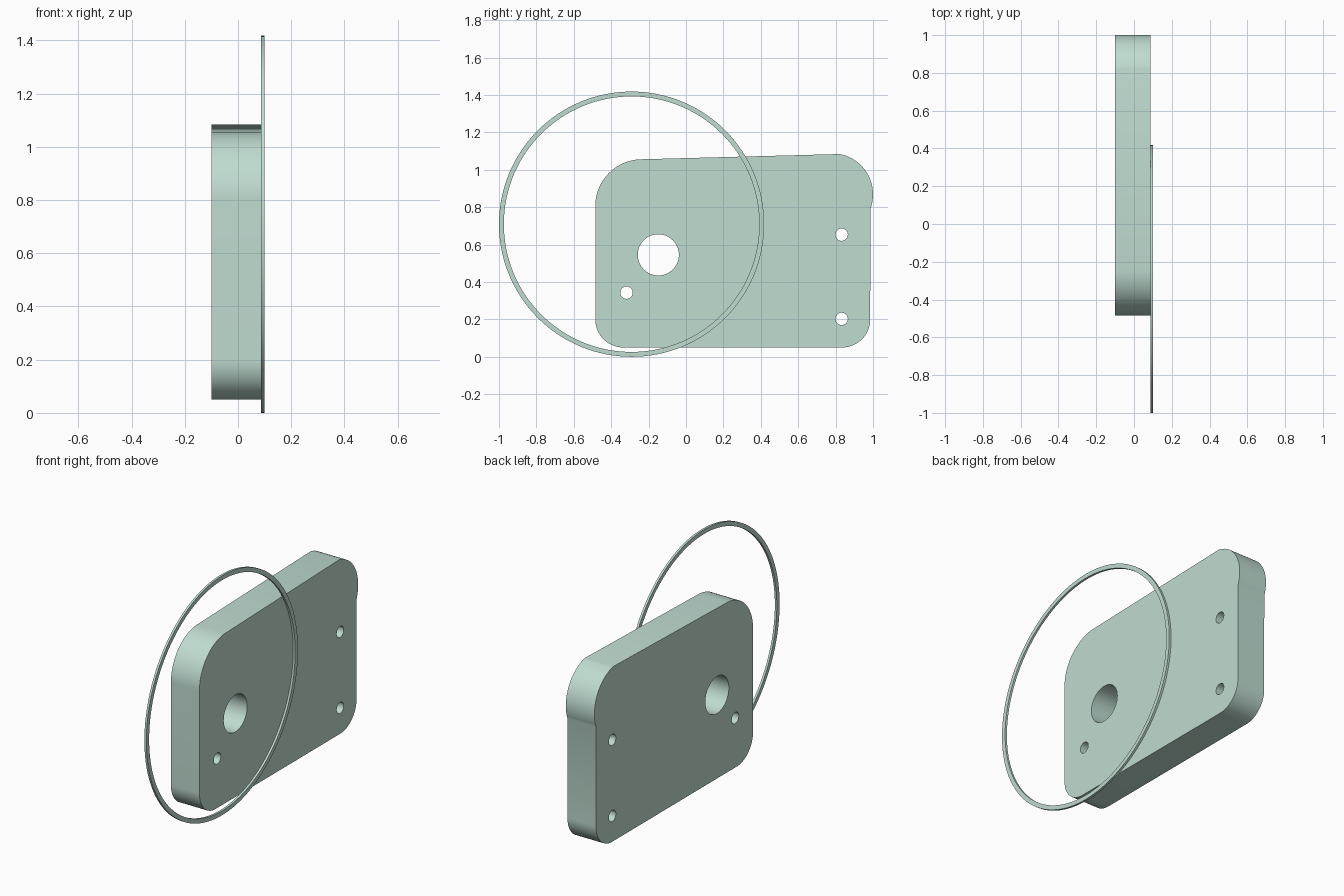
import bpy, bmesh
from math import sin, cos, radians
from mathutils import Matrix

cube = bpy.data.objects.get("Cube")
if cube:
    bpy.data.objects.remove(cube, do_unlink=True)

mat = bpy.data.materials.new("pale sage green")
mat.use_nodes = True
colour = (0.527, 0.716, 0.638, 1)
mat.diffuse_color = colour
mat.node_tree.nodes["Principled BSDF"].inputs["Base Color"].default_value = colour

# Profile axes (u, v, depth) become world (y, z, x)
SIDEWAYS = Matrix(((0, 0, 1, 0), (1, 0, 0, 0), (0, 1, 0, 0), (0, 0, 0, 1)))


def arc(u, v, r, start, end, steps=24):
    angles = [radians(start + (end - start) * i / steps) for i in range(steps + 1)]
    return [(u + r * cos(a), v + r * sin(a)) for a in angles]


def circle(u, v, r, steps=48):
    return arc(u, v, r, 0, 360, steps)[:-1]


def extruded(name, loops, x0, x1):
    """Fill closed loops (inner ones become holes) and extrude from x0 to x1."""
    curve = bpy.data.curves.new(name, "CURVE")
    curve.dimensions = "2D"
    curve.fill_mode = "BOTH"
    curve.extrude = (x1 - x0) / 2
    for loop in loops:
        spline = curve.splines.new("POLY")
        spline.points.add(len(loop) - 1)
        for point, (u, v) in zip(spline.points, loop):
            point.co = (u, v, 0, 1)
        spline.use_cyclic_u = True
    obj = bpy.data.objects.new(name, curve)
    bpy.context.collection.objects.link(obj)
    bpy.ops.object.select_all(action="DESELECT")
    obj.select_set(True)
    bpy.context.view_layer.objects.active = obj
    bpy.ops.object.convert(target="MESH")
    obj = bpy.context.object
    bm = bmesh.new()
    bm.from_mesh(obj.data)
    bmesh.ops.remove_doubles(bm, verts=bm.verts, dist=0.0001)
    bm.transform(Matrix.Translation(((x0 + x1) / 2, 0, 0)) @ SIDEWAYS)
    bmesh.ops.recalc_face_normals(bm, faces=bm.faces)
    bm.to_mesh(obj.data)
    bm.free()
    obj.data.materials.clear()
    obj.data.materials.append(mat)
    bpy.ops.object.shade_smooth_by_angle(angle=radians(25))
    return obj


# Thick plate: rounded corners, sloping top, slightly bulging upper back corner
outline = (arc(-0.335, 0.2, 0.15, 180, 270)
           + arc(0.835, 0.2, 0.15, 270, 360)
           + arc(0.78, 0.868, 0.22, -21, 79)
           + arc(-0.235, 0.806, 0.25, 92, 180))
holes = [circle(-0.148, 0.545, 0.11)]
holes += [circle(u, v, 0.033) for u, v in ((-0.318, 0.343), (0.832, 0.653), (0.832, 0.203))]
extruded("mounting_plate", [outline] + holes, -0.1, 0.087)

# Thin flat ring lying against the plate's side
extruded("thin_ring", [circle(-0.291, 0.709, r, 128) for r in (0.709, 0.683)], 0.087, 0.1)
